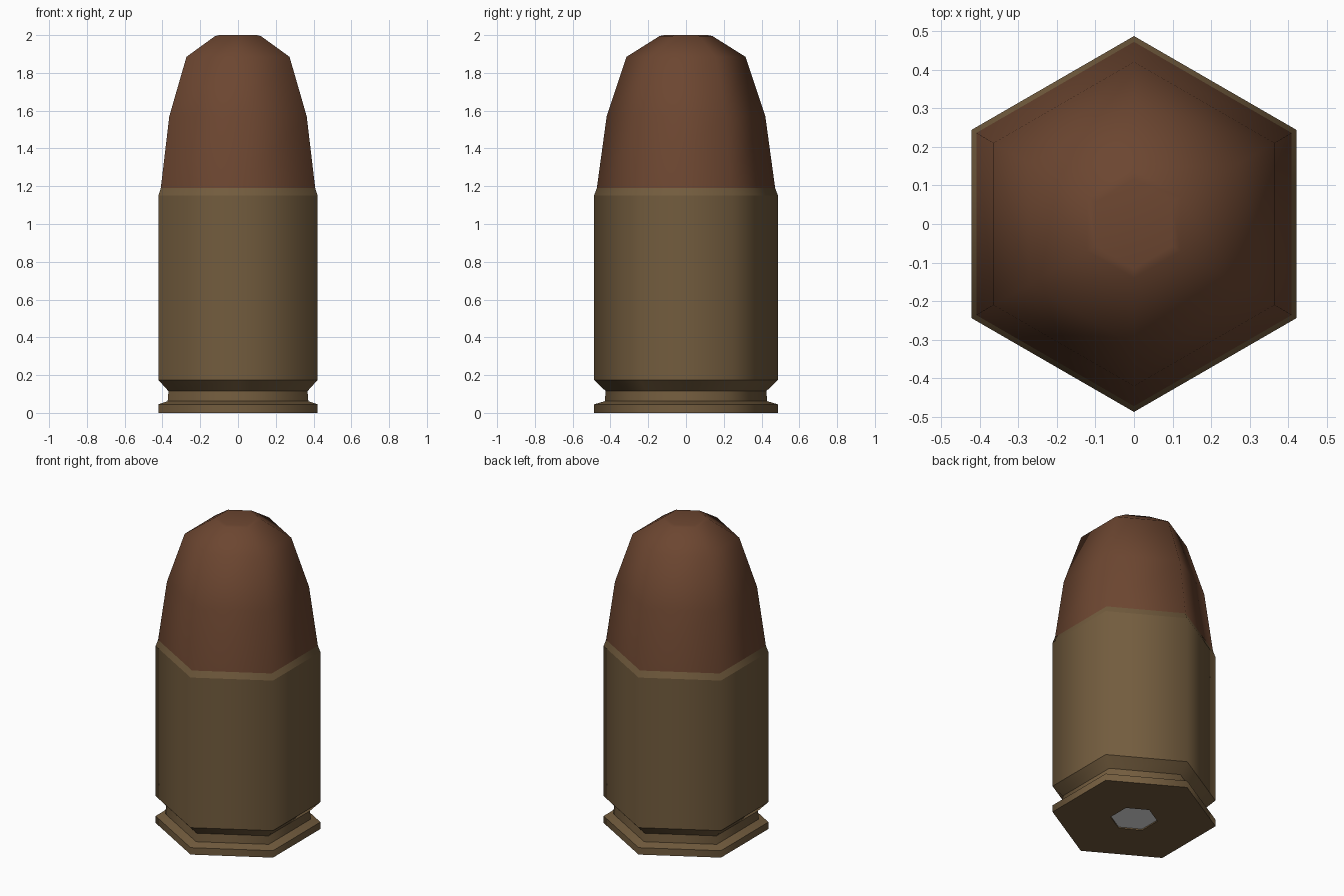
import bpy, bmesh
from math import sin, cos, pi

cube = bpy.data.objects.get("Cube")
if cube:
    bpy.data.objects.remove(cube, do_unlink=True)

SIDES = 6


def material(name, color, roughness, metallic=0.0):
    m = bpy.data.materials.new(name)
    m.use_nodes = True
    m.diffuse_color = (*color, 1)
    node = m.node_tree.nodes["Principled BSDF"]
    node.inputs["Base Color"].default_value = (*color, 1)
    node.inputs["Roughness"].default_value = roughness
    node.inputs["Metallic"].default_value = metallic
    return m


def lathe(name, profile, mat, sharp=(), cap_start=False, cap_end=False):
    """Turn (radius, height) points into a hexagonal solid; listed rings stay crisp."""
    bm = bmesh.new()
    rings = []
    for r, z in profile:
        angles = [pi / 2 + 2 * pi * k / SIDES for k in range(SIDES)]
        rings.append([bm.verts.new((r * cos(a), r * sin(a), z)) for a in angles])
    for low, high in zip(rings, rings[1:]):
        for k in range(SIDES):
            n = (k + 1) % SIDES
            bm.faces.new((low[k], low[n], high[n], high[k]))
    if cap_start:
        bm.faces.new(rings[0][::-1])
    if cap_end:
        bm.faces.new(rings[-1])
    for f in bm.faces:
        f.smooth = True
    for i in sharp:
        for k in range(SIDES):
            edge = bm.edges.get((rings[i][k], rings[i][(k + 1) % SIDES]))
            edge.smooth = False
    mesh = bpy.data.meshes.new(name)
    bm.to_mesh(mesh)
    bm.free()
    mesh.materials.append(mat)
    obj = bpy.data.objects.new(name, mesh)
    bpy.context.collection.objects.link(obj)
    return obj


brass = material("brass", (0.17, 0.107, 0.048), 0.5)
copper = material("copper", (0.15, 0.061, 0.03), 0.5)
steel = material("pale steel", (0.8, 0.8, 0.8), 0.5)

# Casing: primer pocket, base, rim, extractor groove, wall and crimped mouth
lathe("casing", [(0.14, 0.015), (0.14, 0.0), (0.487, 0.0), (0.487, 0.045),
                 (0.43, 0.062), (0.425, 0.115), (0.487, 0.175),
                 (0.487, 1.15), (0.472, 1.19)],
      brass, sharp=(1, 2, 3, 4, 5, 6, 7))

# Bullet: tapering nose with a small flat tip
lathe("bullet", [(0.472, 1.19), (0.42, 1.57), (0.315, 1.885),
                 (0.14, 1.995), (0.115, 2.0)],
      copper, cap_end=True)

# Primer: plate set in the base pocket
lathe("primer", [(0.14, 0.008), (0.14, 0.015)], steel,
      sharp=(0, 1), cap_start=True, cap_end=True)
